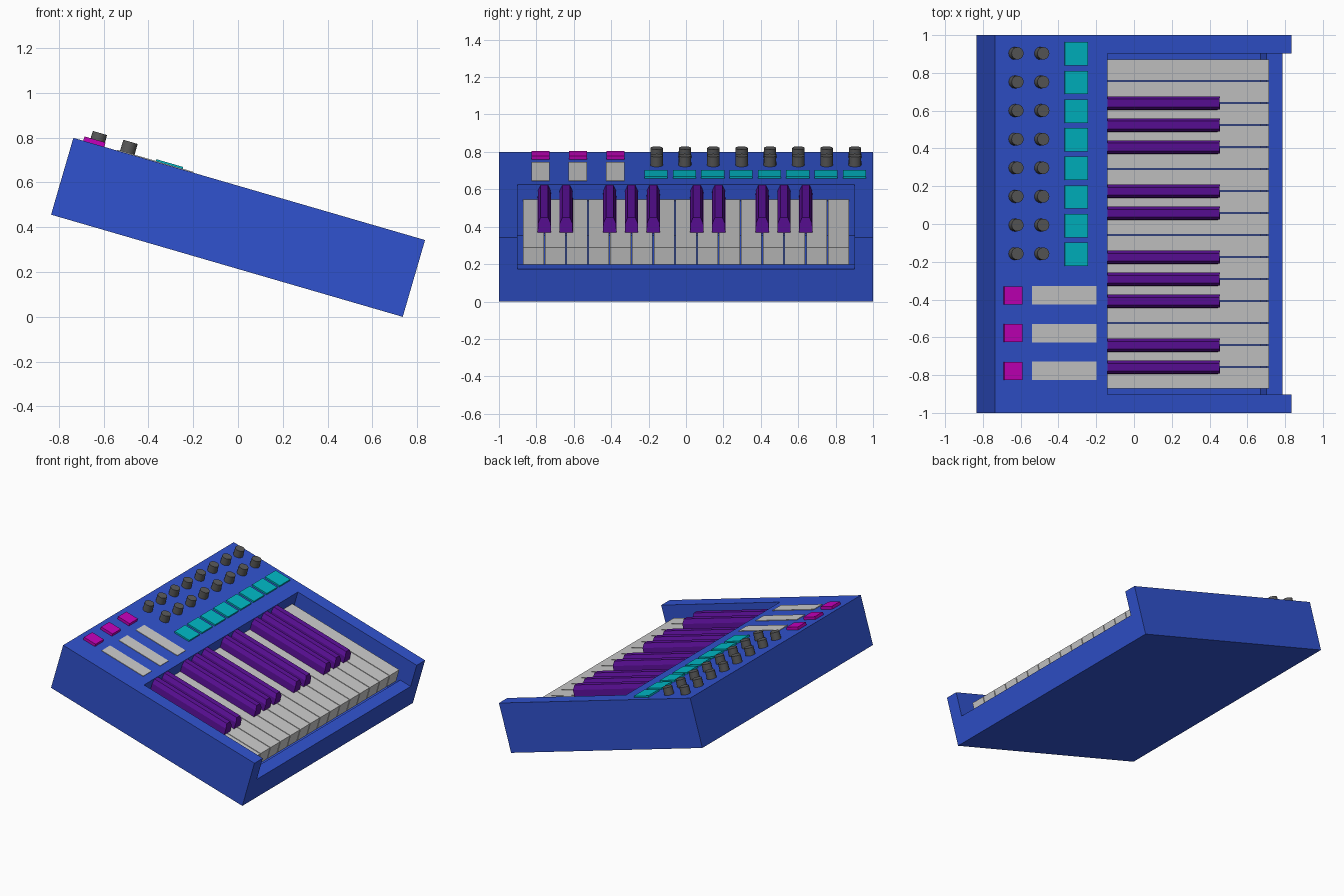
import bpy, bmesh, math
from mathutils import Matrix, Vector

if "Cube" in bpy.data.objects:
    bpy.data.objects.remove(bpy.data.objects["Cube"])

# Local frame: u runs down the sloping panel, y across, w out of the panel (w = 0 is the panel surface)
TILT = (Matrix.Translation((-0.735, 0, 0.799))
        @ Matrix.Rotation(math.radians(16.2), 4, 'Y'))


def material(name, rgb):
    m = bpy.data.materials.new(name)
    m.diffuse_color = (*rgb, 1)
    m.use_nodes = True
    m.node_tree.nodes["Principled BSDF"].inputs["Base Color"].default_value = m.diffuse_color
    return m


BLUE = material("case_blue", (0.03, 0.085, 0.62))
PURPLE = material("key_purple", (0.11, 0.005, 0.33))
CYAN = material("pad_cyan", (0.0, 0.48, 0.56))
PINK = material("button_magenta", (0.56, 0.0, 0.5))
DARK = material("knob_dark_grey", (0.1, 0.1, 0.1))


def finish(name, bm, mat=None):
    bm.transform(TILT)
    bmesh.ops.recalc_face_normals(bm, faces=bm.faces)
    mesh = bpy.data.meshes.new(name)
    bm.to_mesh(mesh)
    bm.free()
    if mat:
        mesh.materials.append(mat)
    ob = bpy.data.objects.new(name, mesh)
    bpy.context.collection.objects.link(ob)
    return ob


def box(name, u, y, w, mat=None):
    bm = bmesh.new()
    bmesh.ops.create_cube(bm, size=1)
    for v in bm.verts:
        v.co = Vector([(a + b) / 2 + t * (b - a)
                       for (a, b), t in zip((u, y, w), v.co)])
    return finish(name, bm, mat)


def cut(ob, cutter):
    mod = ob.modifiers.new("cut", 'BOOLEAN')
    mod.operation = 'DIFFERENCE'
    mod.solver = 'EXACT'
    mod.object = cutter
    bpy.context.view_layer.objects.active = ob
    bpy.ops.object.modifier_apply(modifier=mod.name)
    bpy.data.objects.remove(cutter)


# Case with a key well and a lowered front lip
case = box("case", (0, 1.635), (-1, 1), (-0.357, 0), BLUE)
cut(case, box("lip_cutter", (0.62, 1.8), (-0.902, 0.902), (-0.177, 0.2)))
cut(case, box("well_cutter", (0.62, 1.546), (-0.902, 0.902), (-0.285, 0.2)))

# White keys
PITCH, Y0, GAP = 0.1165, -0.874, 0.003
for i in range(15):
    y = Y0 + i * PITCH
    box(f"white_key_{i + 1}", (0.62, 1.534), (y + GAP, y + PITCH - GAP), (-0.18, -0.085))


# Raised keys: tapered cross-section with a slightly sloped front
def raised_key(name, y):
    bm = bmesh.new()
    section = [(-0.036, -0.09, 1.25), (-0.034, -0.035, 1.25), (-0.02, -0.004, 1.238),
               (0.02, -0.004, 1.238), (0.034, -0.035, 1.25), (0.036, -0.09, 1.25)]
    back = [bm.verts.new((0.62, y + d, w)) for d, w, _ in section]
    front = [bm.verts.new((u, y + d, w)) for d, w, u in section]
    bm.faces.new(back)
    bm.faces.new(front)
    for i in range(6):
        j = (i + 1) % 6
        bm.faces.new((back[i], back[j], front[j], front[i]))
    finish(name, bm, PURPLE)


for k in (1, 2, 4, 5, 6, 8, 9, 11, 12, 13):
    raised_key(f"raised_key_{k}", Y0 + k * PITCH)

# Pads and two rows of knobs
for i in range(8):
    y = -0.16 + i * 0.1515
    box(f"pad_{i + 1}", (0.382, 0.507), (y - 0.062, y + 0.062), (-0.01, 0.012), CYAN)
    for row, u in enumerate((0.108, 0.25)):
        bm = bmesh.new()
        bmesh.ops.create_cone(bm, cap_ends=True, segments=16, radius1=0.034, radius2=0.033,
                              depth=0.064, matrix=Matrix.Translation((u, y + 0.003, 0.022)))
        knob = finish(f"knob_{row + 1}_{i + 1}", bm, DARK)
        bpy.context.view_layer.objects.active = knob
        knob.select_set(True)
        bpy.ops.object.shade_smooth_by_angle(angle=math.radians(30))
        knob.select_set(False)

# Touch strips and buttons
for i in range(3):
    y = -0.378 - i * 0.2
    box(f"touch_strip_{i + 1}", (0.203, 0.557), (y - 0.049, y + 0.049), (-0.01, 0.004))
    box(f"button_{i + 1}", (0.046, 0.144), (y - 0.048, y + 0.048), (-0.01, 0.02), PINK)
